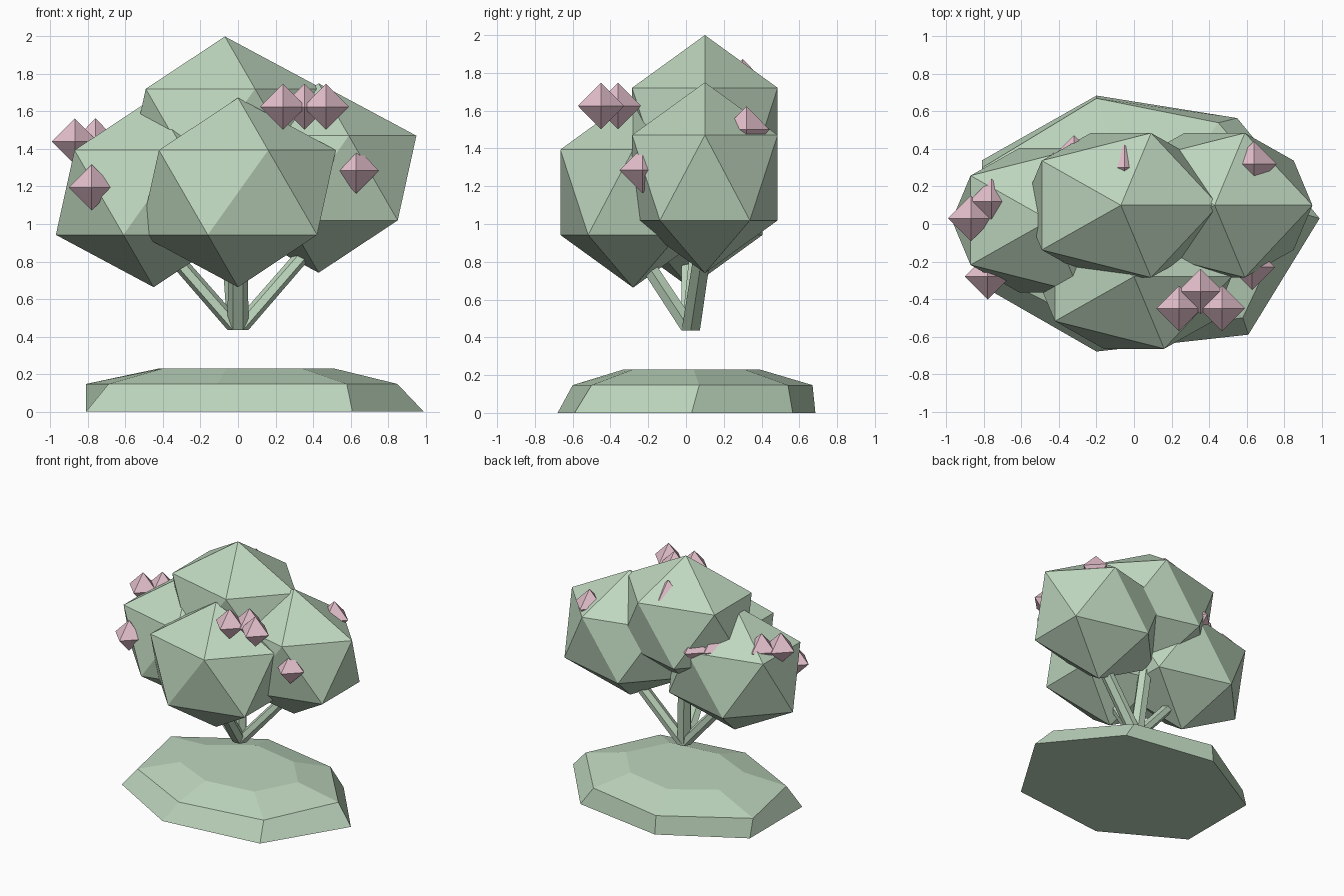
import bpy, bmesh
from mathutils import Vector
from math import cos, sin, pi

if "Cube" in bpy.data.objects:
    bpy.data.objects.remove(bpy.data.objects["Cube"])


def material(name, color):
    m = bpy.data.materials.new(name)
    m.diffuse_color = color
    m.use_nodes = True
    m.node_tree.nodes["Principled BSDF"].inputs["Base Color"].default_value = m.diffuse_color
    return m


GREEN = material("leaf_green", (0.52, 0.68, 0.52, 1))
PINK = material("blossom_pink", (0.78, 0.53, 0.61, 1))


def finish(name, bm, mat):
    bmesh.ops.recalc_face_normals(bm, faces=bm.faces[:])
    mesh = bpy.data.meshes.new(name)
    bm.to_mesh(mesh)
    bm.free()
    mesh.materials.append(mat)
    ob = bpy.data.objects.new(name, mesh)
    bpy.context.collection.objects.link(ob)
    return ob


def loft(name, rings, mat):
    """Skin a stack of rings with equal point counts and cap both ends."""
    bm = bmesh.new()
    vs = [[bm.verts.new(p) for p in ring] for ring in rings]
    n = len(vs[0])
    for a, b in zip(vs, vs[1:]):
        for i in range(n):
            j = (i + 1) % n
            bm.faces.new((a[i], a[j], b[j], b[i]))
    bm.faces.new(vs[0])
    bm.faces.new(vs[-1])
    return finish(name, bm, mat)


# Foliage clumps: one stretched icosahedron size
clumps = {
    "top": (-0.07, 0.10, 1.495),
    "right": (0.43, 0.10, 1.245),
    "front": (0.00, -0.28, 1.168),
    "left": (-0.45, 0.02, 1.168),
}
for key, centre in clumps.items():
    bm = bmesh.new()
    bmesh.ops.create_icosphere(bm, subdivisions=1, radius=1)
    bmesh.ops.scale(bm, vec=(0.583, 0.453, 0.505), verts=bm.verts)
    finish("foliage_" + key, bm, GREEN).location = centre

# Branches fanning out from a shared foot
foot = Vector((0, 0.025, 0.435))
tips = {
    "top": (-0.06, 0.10, 1.20),
    "right": (0.43, 0.10, 0.93),
    "front": (0.00, -0.28, 0.90),
    "left": (-0.45, 0.02, 0.95),
}
for key, tip in tips.items():
    rings = [[Vector(c) + Vector((r * cos(k * pi / 3), r * sin(k * pi / 3), 0))
              for k in range(6)] for c, r in ((foot, 0.056), (tip, 0.052))]
    loft("branch_" + key, rings, GREEN)

# Blossoms: small octahedra
blossoms = [
    (0.24, -0.45, 1.625), (0.355, -0.36, 1.625), (0.47, -0.45, 1.625),
    (-0.87, 0.03, 1.44), (-0.76, 0.12, 1.44), (-0.78, -0.28, 1.195),
    (0.63, -0.23, 1.285), (0.64, 0.32, 1.50), (-0.05, 0.30, 1.75),
    (-0.32, 0.35, 1.41), (-0.43, 0.26, 1.41),
]
for i, centre in enumerate(blossoms):
    bm = bmesh.new()
    top, bottom = bm.verts.new((0, 0, 0.123)), bm.verts.new((0, 0, -0.123))
    mid = [bm.verts.new((0.122 * cos(k * pi / 2), 0.122 * sin(k * pi / 2), 0))
           for k in range(4)]
    for k in range(4):
        a, b = mid[k], mid[(k + 1) % 4]
        bm.faces.new((a, b, top))
        bm.faces.new((b, a, bottom))
    finish(f"blossom_{i + 1}", bm, PINK).location = centre

# Ground mound: three irregular seven-sided rings
outlines = [
    (0.0, [(-.81, -.33), (-.20, -.68), (.61, -.59), (.99, .03),
           (.55, .565), (-.20, .685), (-.81, .34)]),
    (0.147, [(-.69, -.30), (-.11, -.60), (.58, -.50), (.85, .07),
             (.45, .54), (-.20, .67), (-.81, .30)]),
    (0.23, [(-.40, -.17), (-.06, -.33), (.34, -.28), (.51, .04),
            (.28, .31), (-.11, .39), (-.42, .18)]),
]
loft("ground_mound", [[(x, y, z) for x, y in pts] for z, pts in outlines], GREEN)
